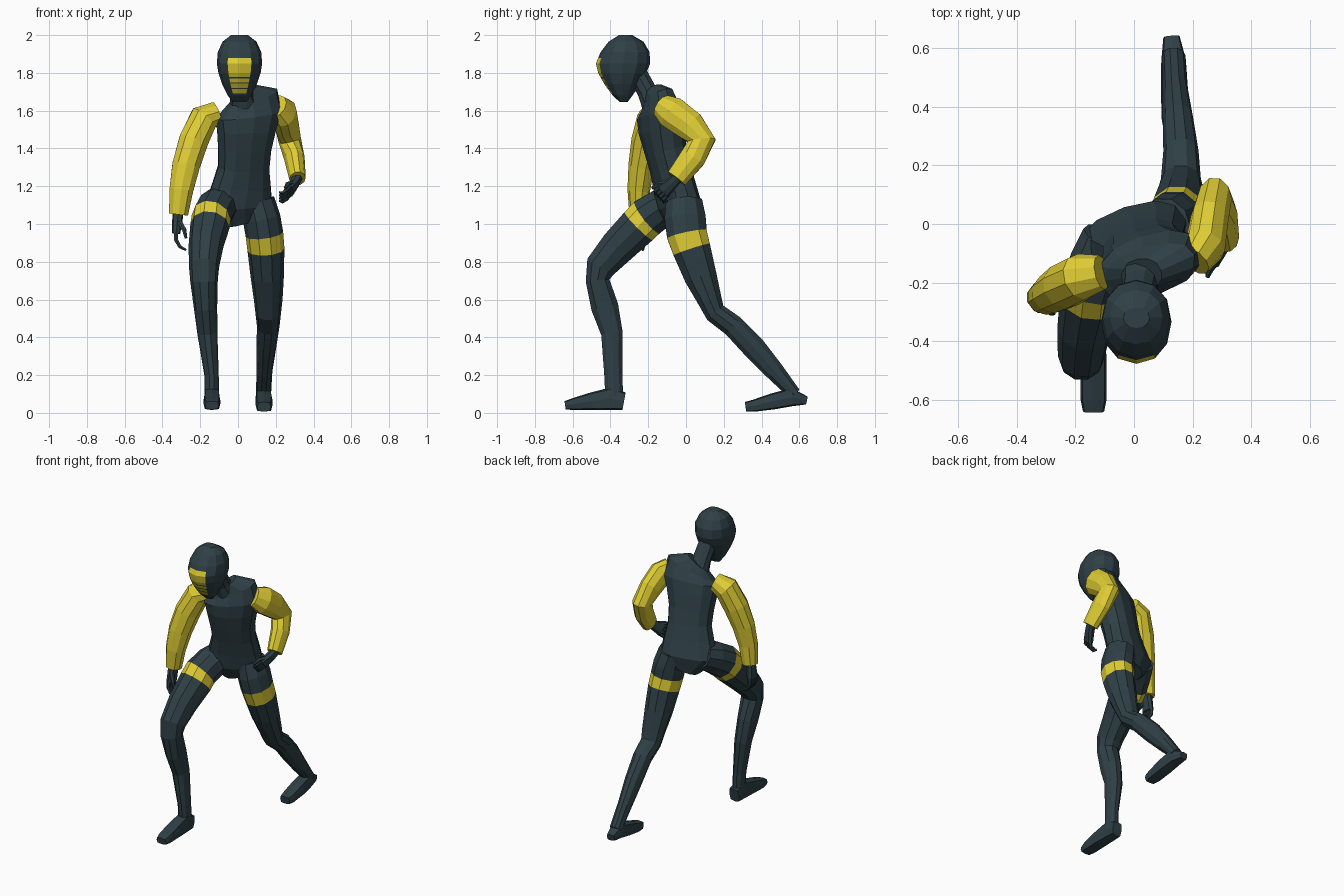
import bpy, bmesh, math
from mathutils import Vector

def material(name, rgb):
    m = bpy.data.materials.new(name)
    m.diffuse_color = (*rgb, 1)
    return m

MATS = [material("dark slate", (0.028, 0.051, 0.061)), material("yellow", (0.74, 0.61, 0.035))]

def loft(bm, rings, ref, n=10, power=2.0, flat=False, paint=lambda i, k: 0):
    """Skin rings (x, y, z, half width along ref, half depth, optional z shear) along their path."""
    ref, pts, rows = Vector(ref).normalized(), [Vector(r[:3]) for r in rings], []
    for i, r in enumerate(rings):
        t = pts[min(i + 1, len(pts) - 1)] - pts[max(i - 1, 0)]
        t = Vector((0, 0, 1)) if flat else t.normalized()
        u = (ref - t * ref.dot(t)).normalized()
        v = t.cross(u)
        row = []
        for k in range(n):
            w = 2 * math.pi * k / n
            c, s = [math.copysign(abs(q) ** (2 / power), q) for q in (math.cos(w), math.sin(w))]
            p = pts[i] + u * (c * r[3]) + v * (s * r[4])
            p.z += (r[5] if len(r) > 5 else 0) * c * r[3]
            row.append(bm.verts.new(p))
        rows.append(row)
    for i in range(len(rows) - 1):
        for k in range(n):
            j = (k + 1) % n
            f = bm.faces.new((rows[i][k], rows[i][j], rows[i + 1][j], rows[i + 1][k]))
            f.material_index = paint(i, k)
    for end, row in ((0, rows[0]), (len(rows) - 2, rows[-1])):
        bm.faces.new(row).material_index = paint(end, 0)

def finish(name, bm):
    bmesh.ops.recalc_face_normals(bm, faces=bm.faces)
    me = bpy.data.meshes.new(name)
    bm.to_mesh(me)
    bm.free()
    for m in MATS:
        me.materials.append(m)
    ob = bpy.data.objects.new(name, me)
    bpy.context.collection.objects.link(ob)

def part(name, rings, ref, **kw):
    bm = bmesh.new()
    loft(bm, rings, ref, **kw)
    finish(name, bm)

X, Y = (1, 0, 0), (0, 1, 0)
yellow = lambda i, k: 1
band = lambda i, k: int(i == 2)

# Torso, twisted and leaning forward
part("torso", [
    (0.02, -0.02, 1.01, 0.09, 0.07), (0.0, -0.04, 1.10, 0.19, 0.105),
    (0.02, -0.06, 1.20, 0.165, 0.10), (0.03, -0.085, 1.30, 0.142, 0.10),
    (0.035, -0.11, 1.40, 0.147, 0.105), (0.045, -0.13, 1.50, 0.165, 0.11, 0.1),
    (0.055, -0.14, 1.58, 0.185, 0.105, 0.15), (0.055, -0.15, 1.645, 0.165, 0.075, 0.15),
    (0.03, -0.17, 1.69, 0.075, 0.055, 0.1)], (0.94, 0.33, 0), n=12, power=2.3)
part("neck", [(0.03, -0.165, 1.62, 0.075, 0.07), (0.02, -0.205, 1.70, 0.06, 0.055),
              (0.01, -0.26, 1.80, 0.058, 0.055)], X)

# Head: profile of (z, front y, back y, half width), with ring cuts for the face panel
PROFILE = [(1.645, -0.35, -0.31, 0.035), (1.68, -0.388, -0.283, 0.062), (1.74, -0.432, -0.245, 0.092),
           (1.80, -0.465, -0.21, 0.112), (1.85, -0.477, -0.19, 0.12), (1.91, -0.452, -0.193, 0.115),
           (1.965, -0.41, -0.225, 0.09), (2.0, -0.355, -0.285, 0.045)]

def head_ring(z):
    for a, b in zip(PROFILE, PROFILE[1:]):
        if a[0] <= z <= b[0]:
            q = (z - a[0]) / (b[0] - a[0])
            f, k, w = [a[i] + (b[i] - a[i]) * q for i in (1, 2, 3)]
            return (0.008, (f + k) / 2, z, w, (k - f) / 2)

GAPS = [(1.715, 1.721), (1.743, 1.749), (1.771, 1.778)]
levels = sorted({p[0] for p in PROFILE} | {z for g in GAPS for z in g} | {1.69, 1.88})

def face_panel(i, k):
    mid = (levels[i] + levels[i + 1]) / 2
    in_gap = any(a < mid < b for a, b in GAPS)
    return int(k in (8, 9) and 1.69 < mid < 1.88 and not in_gap)

part("head", [head_ring(z) for z in levels], X, n=12, power=2.15, flat=True, paint=face_panel)

# Legs with a coloured thigh band
part("front_leg", [
    (-0.08, -0.05, 1.12, 0.10, 0.09), (-0.115, -0.13, 1.085, 0.105, 0.105),
    (-0.142, -0.205, 1.035, 0.105, 0.112), (-0.148, -0.25, 0.99, 0.105, 0.11),
    (-0.17, -0.36, 0.88, 0.092, 0.10), (-0.18, -0.452, 0.775, 0.08, 0.085),
    (-0.18, -0.468, 0.70, 0.073, 0.066), (-0.172, -0.43, 0.56, 0.062, 0.076),
    (-0.162, -0.392, 0.42, 0.053, 0.06), (-0.14, -0.385, 0.2, 0.038, 0.05),
    (-0.138, -0.38, 0.09, 0.038, 0.05)], X, paint=band)
part("back_leg", [
    (0.10, -0.01, 1.12, 0.095, 0.10), (0.125, -0.005, 1.03, 0.10, 0.115),
    (0.14, 0.005, 0.945, 0.10, 0.112), (0.148, 0.03, 0.865, 0.098, 0.106),
    (0.155, 0.078, 0.72, 0.088, 0.09), (0.16, 0.125, 0.60, 0.076, 0.068),
    (0.16, 0.155, 0.53, 0.068, 0.06), (0.16, 0.25, 0.46, 0.06, 0.062),
    (0.15, 0.36, 0.345, 0.052, 0.065), (0.14, 0.47, 0.22, 0.042, 0.053),
    (0.135, 0.575, 0.10, 0.04, 0.036)], X, paint=band)

# Feet
part("front_foot", [
    (-0.138, -0.328, 0.062, 0.036, 0.047), (-0.138, -0.40, 0.075, 0.042, 0.06),
    (-0.138, -0.50, 0.062, 0.045, 0.046), (-0.138, -0.60, 0.046, 0.044, 0.031),
    (-0.138, -0.64, 0.04, 0.036, 0.022)], X, n=8, power=4)
part("back_foot", [
    (0.138, 0.315, 0.032, 0.036, 0.026), (0.138, 0.36, 0.038, 0.044, 0.032),
    (0.138, 0.46, 0.061, 0.046, 0.043), (0.135, 0.56, 0.083, 0.042, 0.048),
    (0.128, 0.638, 0.066, 0.028, 0.022)], X, n=8, power=4)

# Sleeves
part("lowered_sleeve", [
    (-0.11, -0.165, 1.59, 0.06, 0.062), (-0.18, -0.18, 1.56, 0.08, 0.08),
    (-0.235, -0.21, 1.44, 0.08, 0.082), (-0.275, -0.235, 1.31, 0.07, 0.077),
    (-0.30, -0.25, 1.18, 0.06, 0.066), (-0.315, -0.25, 1.05, 0.05, 0.053)], Y, paint=yellow)
part("bent_sleeve", [
    (0.205, -0.125, 1.625, 0.06, 0.065), (0.243, -0.075, 1.59, 0.07, 0.09),
    (0.258, 0.02, 1.52, 0.065, 0.085), (0.275, 0.083, 1.44, 0.06, 0.077),
    (0.298, 0.035, 1.35, 0.055, 0.072), (0.315, -0.05, 1.24, 0.044, 0.06)], X, paint=yellow)

# Hands: palm, four curled fingers and a thumb
def hand(name, palm, finger, thumb, spread):
    bm, spread = bmesh.new(), Vector(spread)
    loft(bm, palm, spread, n=8, power=2.6)
    for i in range(4):
        off = spread * (i - 1.5)
        loft(bm, [(*(Vector(p) + off), r, r) for p, r in zip(finger, (0.012, 0.012, 0.01, 0.007))],
             spread, n=6)
    loft(bm, [(*p, r, r) for p, r in zip(thumb, (0.016, 0.013, 0.008))], spread, n=6)
    finish(name, bm)

hand("lowered_hand",
     [(-0.315, -0.25, 1.08, 0.03, 0.028), (-0.32, -0.252, 1.03, 0.034, 0.028),
      (-0.328, -0.255, 0.95, 0.044, 0.022)],
     [(-0.328, -0.255, 0.96), (-0.328, -0.258, 0.915), (-0.308, -0.26, 0.88), (-0.275, -0.262, 0.862)],
     [(-0.31, -0.28, 1.01), (-0.285, -0.30, 0.97), (-0.275, -0.305, 0.925)], (0, 0.022, 0))
hand("bent_hand",
     [(0.315, -0.04, 1.25, 0.028, 0.028), (0.302, -0.07, 1.22, 0.032, 0.026),
      (0.272, -0.12, 1.175, 0.042, 0.022)],
     [(0.275, -0.115, 1.18), (0.255, -0.14, 1.155), (0.235, -0.138, 1.14), (0.222, -0.12, 1.145)],
     [(0.285, -0.11, 1.215), (0.262, -0.15, 1.21), (0.25, -0.18, 1.19)], (0, -0.014, 0.015))
